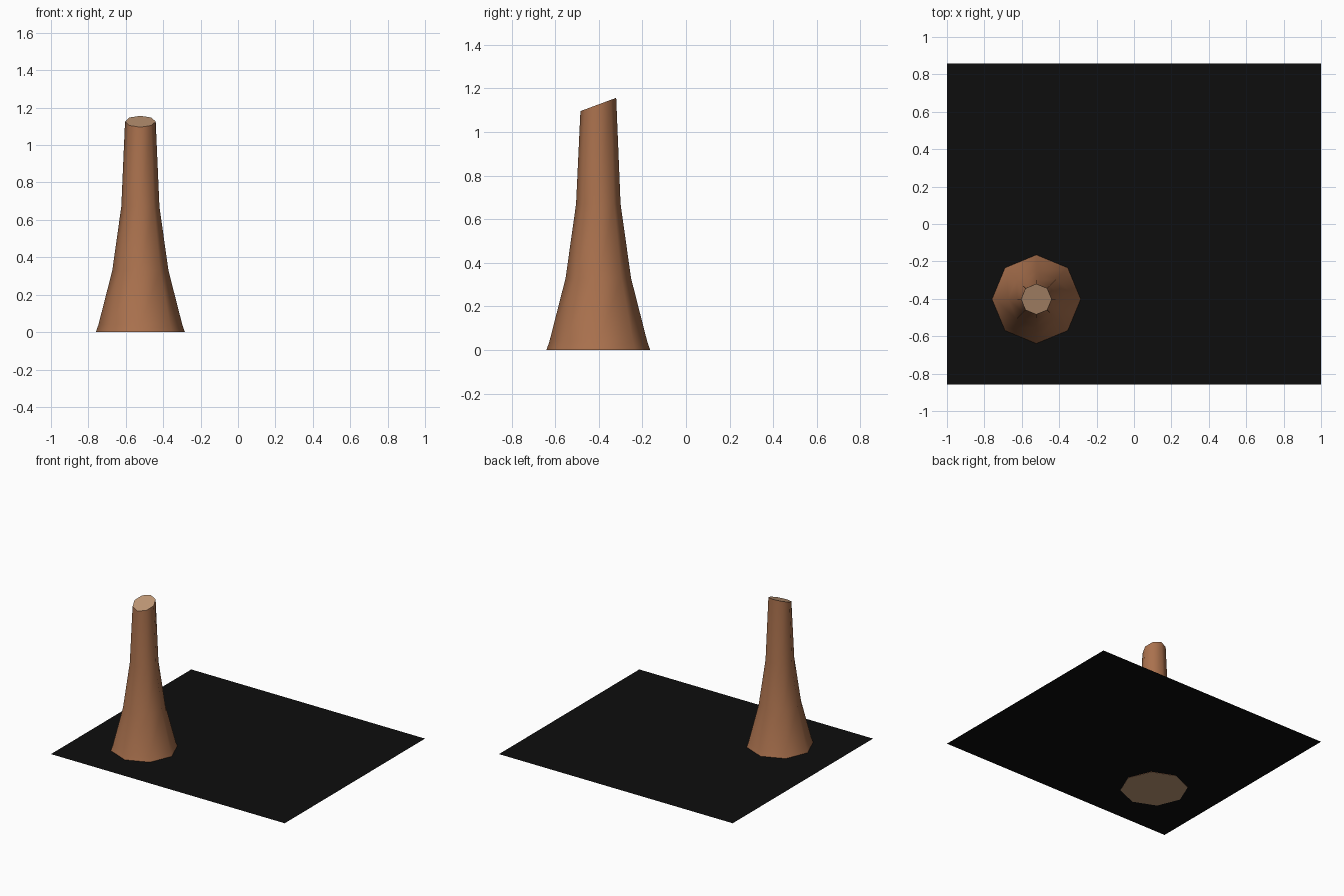
import bpy, bmesh, math

if "Cube" in bpy.data.objects:
    bpy.data.objects.remove(bpy.data.objects["Cube"])

def material(name, rgb):
    m = bpy.data.materials.new(name)
    m.diffuse_color = (*rgb, 1)
    m.use_nodes = True
    m.node_tree.nodes["Principled BSDF"].inputs["Base Color"].default_value = m.diffuse_color
    return m

bark = material("bark brown", (0.40, 0.165, 0.075))
wood = material("cut wood tan", (0.52, 0.31, 0.18))
black = material("ground black", (0.004, 0.004, 0.004))

def finish(name, bm, mats):
    me = bpy.data.meshes.new(name)
    bm.to_mesh(me)
    bm.free()
    for m in mats:
        me.materials.append(m)
    ob = bpy.data.objects.new(name, me)
    bpy.context.collection.objects.link(ob)
    return ob

# ground sheet, just above the underside of the trunk
bm = bmesh.new()
bm.faces.new([bm.verts.new((x, y, 0.003)) for x, y in
              ((-1, -0.857), (1, -0.857), (1, 0.857), (-1, 0.857))])
finish("ground_sheet", bm, [black])

# flared eight-sided trunk with a slanted cut at the top
CX, CY, SIDES = -0.522, -0.402, 8
PROFILE = [(0.238, 0), (0.224, 0.04), (0.15, 0.33), (0.102, 0.67), (0.082, 1.126)]
bm = bmesh.new()
rings = []
for r, z in PROFILE:
    slope = 0.37 if z > 1 else 0
    ring = []
    for i in range(SIDES):
        a = 2 * math.pi * i / SIDES
        dy = r * math.sin(a)
        ring.append(bm.verts.new((CX + r * math.cos(a), CY + dy, z + slope * dy)))
    rings.append(ring)
for lo, hi in zip(rings, rings[1:]):
    for i in range(SIDES):
        j = (i + 1) % SIDES
        bm.faces.new((lo[i], lo[j], hi[j], hi[i])).smooth = True
# cut ends in lighter wood
for ring in (rings[0][::-1], rings[-1]):
    bm.faces.new(ring).material_index = 1
bm.normal_update()
for e in bm.edges:
    if len({f.material_index for f in e.link_faces}) > 1:
        e.smooth = False
finish("tree_trunk", bm, [bark, wood])
